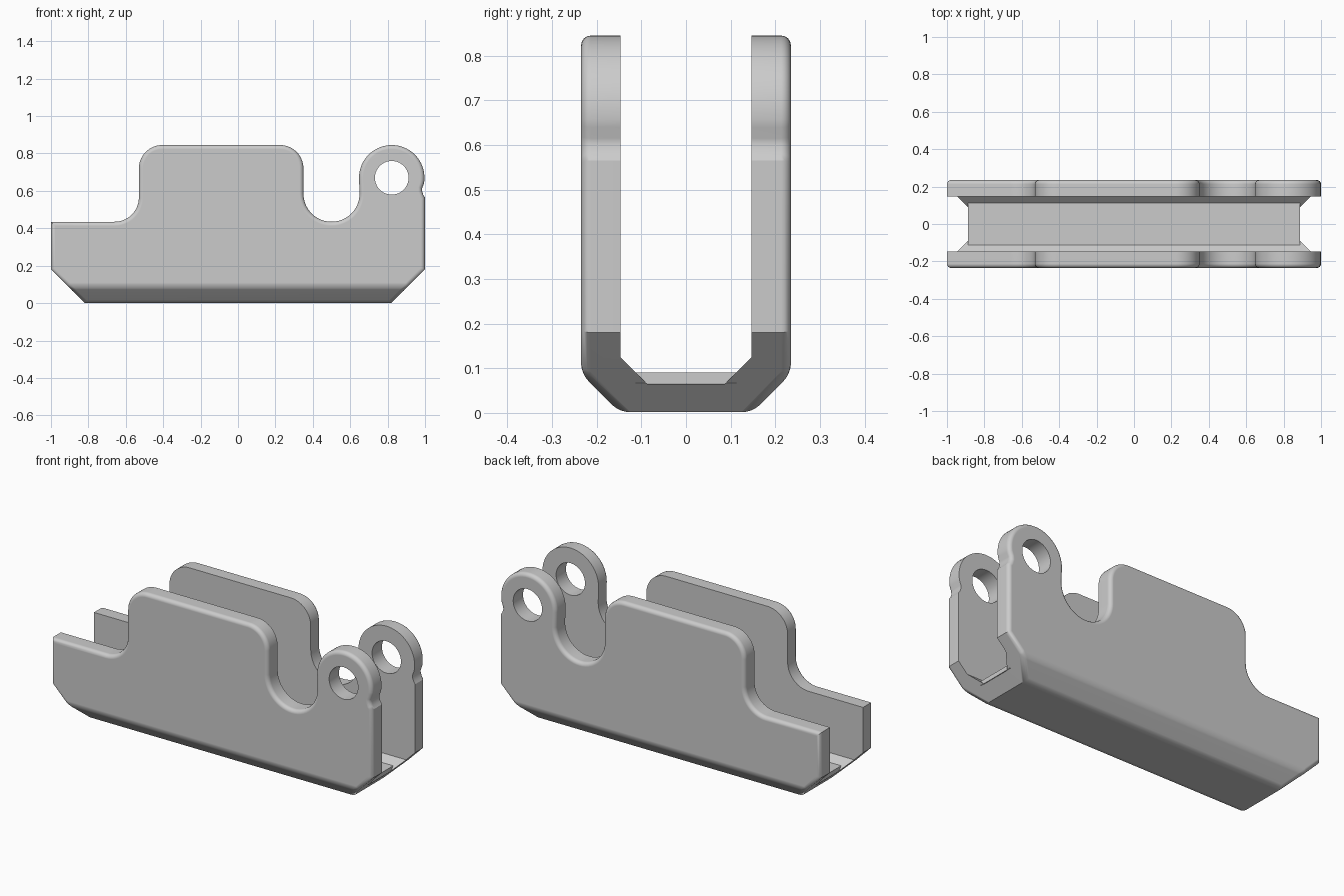
import bpy, bmesh
from math import cos, sin, radians

cube = bpy.data.objects.get("Cube")
if cube:
    bpy.data.objects.remove(cube, do_unlink=True)

grey = bpy.data.materials.new("plain_grey")
grey.use_nodes = True
grey.diffuse_color = (0.6, 0.6, 0.6, 1)
grey.node_tree.nodes["Principled BSDF"].inputs["Base Color"].default_value = (0.6, 0.6, 0.6, 1)


def arc(cx, cz, r, start, end, steps=14):
    """Points along a circular arc, angles in degrees."""
    angles = [radians(start + (end - start) * i / steps) for i in range(steps + 1)]
    return [(cx + r * cos(a), cz + r * sin(a)) for a in angles]


def prism(points, half, axis):
    """Closed profile swept from -half to +half along x or y."""
    bm = bmesh.new()
    place = (lambda a, b, t: (t, a, b)) if axis == "x" else (lambda a, b, t: (a, t, b))
    face = bm.faces.new([bm.verts.new(place(a, b, -half)) for a, b in points])
    moved = bmesh.ops.extrude_face_region(bm, geom=[face])["geom"]
    verts = [v for v in moved if isinstance(v, bmesh.types.BMVert)]
    bmesh.ops.translate(bm, verts=verts, vec=place(0, 0, 2 * half))
    bmesh.ops.recalc_face_normals(bm, faces=bm.faces)
    return bm


def add_object(name, bm):
    mesh = bpy.data.meshes.new(name)
    bm.to_mesh(mesh)
    bm.free()
    mesh.materials.append(grey)
    obj = bpy.data.objects.new(name, mesh)
    bpy.context.collection.objects.link(obj)
    return obj


def cut(obj, cutter):
    """Subtract the cutter, then discard it."""
    cutter.hide_render = True
    mod = obj.modifiers.new("cut", "BOOLEAN")
    mod.operation, mod.solver, mod.object = "DIFFERENCE", "EXACT", cutter
    bpy.context.view_layer.update()
    graph = bpy.context.evaluated_depsgraph_get()
    result = bpy.data.meshes.new_from_object(obj.evaluated_get(graph))
    obj.modifiers.clear()
    obj.data = result
    bpy.data.objects.remove(cutter, do_unlink=True)


# Side outline: low shelf, raised block, rounded gap, ear with a small nick
outline = [(-0.82, 0), (-1, 0.18), (-1, 0.435)]
outline += arc(-0.66, 0.565, 0.13, -90, 0)
outline += arc(-0.405, 0.72, 0.125, 180, 90)
outline += arc(0.225, 0.72, 0.125, 90, 0)
outline += arc(0.5, 0.585, 0.15, 180, 360, 28)
outline += arc(0.822, 0.67, 0.175, 180, -10, 32)
outline += [(0.985, 0.615), (0.984, 0.6), (0.99, 0.58), (1, 0.565), (1, 0.18), (0.82, 0)]
bm = prism(outline, 0.235, "y")

# Long lower chamfers
for side in (-1, 1):
    sliced = bmesh.ops.bisect_plane(
        bm, geom=bm.verts[:] + bm.edges[:] + bm.faces[:],
        plane_co=(0, side * 0.147, 0), plane_no=(0, side, -1), clear_outer=True)
    rim = [e for e in sliced["geom_cut"] if isinstance(e, bmesh.types.BMEdge)]
    bmesh.ops.contextual_create(bm, geom=rim)
bmesh.ops.recalc_face_normals(bm, faces=bm.faces)

# Rounded outer rims
rims = [e for e in bm.edges if e.verts[0].co.y * e.verts[1].co.y > 0]
bmesh.ops.bevel(bm, geom=rims, offset=0.022, offset_type="OFFSET", segments=4,
                profile=0.5, affect="EDGES", clamp_overlap=False)
bmesh.ops.recalc_face_normals(bm, faces=bm.faces)
body = add_object("channel_body", bm)

# Open channel between the walls, and the pin holes through both ears
channel = [(-0.147, 1), (-0.147, 0.125), (-0.087, 0.065),
           (0.087, 0.065), (0.147, 0.125), (0.147, 1)]
cut(body, add_object("channel_cutter", prism(channel, 1.2, "x")))
hole = arc(0.822, 0.67, 0.09, 0, 360, 40)[:-1]
cut(body, add_object("hole_cutter", prism(hole, 0.4, "y")))

# Raised pad along the channel floor
pad = [(-0.112, 0.09), (-0.112, 0.066), (0.112, 0.066), (0.112, 0.09)]
floor_pad = add_object("floor_pad", prism(pad, 0.888, "x"))

# Smooth shading with crisp corners and flat broad faces
for obj in (body, floor_pad):
    bpy.ops.object.select_all(action="DESELECT")
    obj.select_set(True)
    bpy.context.view_layer.objects.active = obj
    bpy.ops.object.shade_smooth_by_angle(angle=radians(30))
    mod = obj.modifiers.new("flat_faces", "WEIGHTED_NORMAL")
    mod.keep_sharp = True
